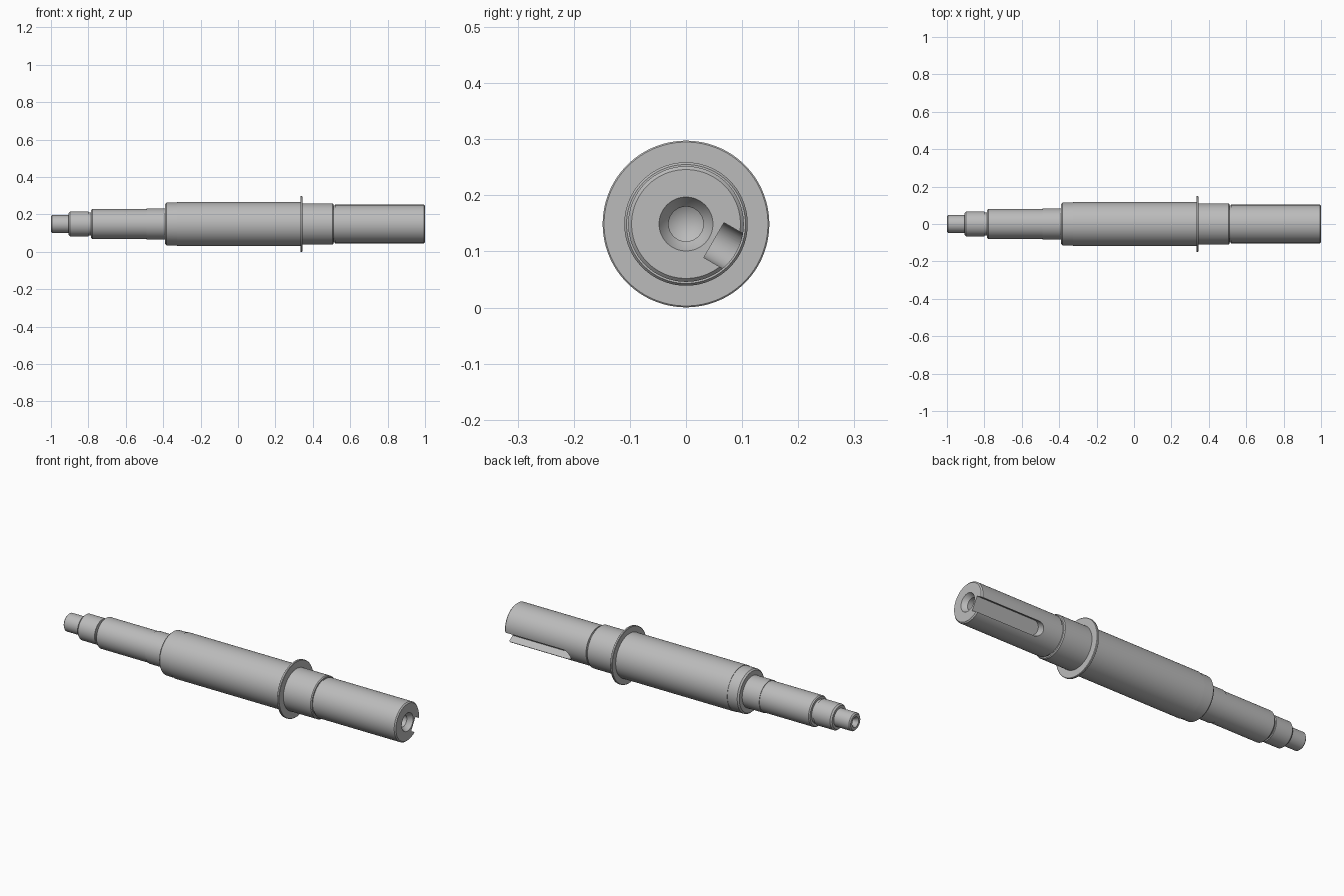
import bpy, bmesh, math
from mathutils import Matrix, Vector

cube = bpy.data.objects.get("Cube")
if cube:
    bpy.data.objects.remove(cube)

AXIS_Z = 0.149
SEGMENTS = 128

steel = bpy.data.materials.new("steel grey")
steel.use_nodes = True
GREY = (0.5, 0.5, 0.5, 1)
steel.diffuse_color = GREY
steel.node_tree.nodes["Principled BSDF"].inputs["Base Color"].default_value = GREY


def finish(name, bm):
    bmesh.ops.recalc_face_normals(bm, faces=bm.faces)
    mesh = bpy.data.meshes.new(name)
    bm.to_mesh(mesh)
    bm.free()
    mesh.materials.append(steel)
    obj = bpy.data.objects.new(name, mesh)
    bpy.context.collection.objects.link(obj)
    return obj


def lathe(name, profile):
    """Spin (x, radius) points, starting and ending on the axis, into a closed solid."""
    bm = bmesh.new()
    rings = []
    for x, r in profile:
        if r == 0:
            rings.append([bm.verts.new((x, 0, AXIS_Z))])
            continue
        angles = [math.tau * i / SEGMENTS for i in range(SEGMENTS)]
        rings.append([bm.verts.new((x, r * math.cos(a), AXIS_Z + r * math.sin(a)))
                      for a in angles])
    for a, b in zip(rings, rings[1:]):
        for i in range(SEGMENTS):
            j = (i + 1) % SEGMENTS
            quad = [a[i % len(a)], a[j % len(a)], b[j % len(b)], b[i % len(b)]]
            bm.faces.new(list(dict.fromkeys(quad)))
    return finish(name, bm)


# Stepped shaft: left centre hole, journals, collar, drive end, right centre hole
shaft = lathe("stepped_shaft", [
    (-0.93, 0), (-0.945, 0.018), (-0.985, 0.018), (-1.0, 0.027),
    (-1.0, 0.041), (-0.994, 0.047), (-0.905, 0.047),
    (-0.905, 0.060), (-0.897, 0.067), (-0.8, 0.067), (-0.798, 0.062), (-0.785, 0.062),
    (-0.785, 0.075), (-0.779, 0.080), (-0.49, 0.080), (-0.49, 0.083),
    (-0.39, 0.083), (-0.39, 0.107), (-0.382, 0.114),
    (-0.325, 0.115), (-0.325, 0.117), (0.333, 0.117),
    (0.333, 0.146), (0.335, 0.1485), (0.343, 0.1485), (0.345, 0.146),
    (0.345, 0.110), (0.505, 0.110), (0.51, 0.106), (0.51, 0.099), (0.518, 0.099),
    (0.518, 0.103), (0.994, 0.103), (1.0, 0.097),
    (1.0, 0.048), (0.985, 0.040), (0.975, 0.031), (0.86, 0.031), (0.84, 0),
])

# Keyway cutter: a slot open at the drive end with one round end
FLOOR, TOP, HALF_WIDTH, ROUND_X = 0.0575, 0.15, 0.036, 0.656
bm = bmesh.new()
outline = [(1.1, HALF_WIDTH)]
for i in range(25):
    a = math.pi / 2 + math.pi * i / 24
    outline.append((ROUND_X + HALF_WIDTH * math.cos(a), HALF_WIDTH * math.sin(a)))
outline.append((1.1, -HALF_WIDTH))
base = bm.faces.new([bm.verts.new((x, y, FLOOR)) for x, y in outline])
extruded = bmesh.ops.extrude_face_region(bm, geom=[base])["geom"]
bmesh.ops.translate(bm, vec=(0, 0, TOP - FLOOR),
                    verts=[v for v in extruded if isinstance(v, bmesh.types.BMVert)])
# Turn the slot from straight up to 30 degrees below the back
turn = Matrix.Translation(Vector((0, 0, AXIS_Z))) @ Matrix.Rotation(math.radians(-120), 4, "X")
bmesh.ops.transform(bm, matrix=turn, verts=bm.verts)
cutter = finish("keyway_cutter", bm)
cutter.hide_render = True

cut = shaft.modifiers.new("keyway", "BOOLEAN")
cut.operation = "DIFFERENCE"
cut.solver = "EXACT"
cut.object = cutter
bpy.context.view_layer.objects.active = shaft
shaft.select_set(True)
bpy.ops.object.modifier_apply(modifier=cut.name)
bpy.data.objects.remove(cutter)

bpy.ops.object.shade_smooth_by_angle(angle=math.radians(25))
